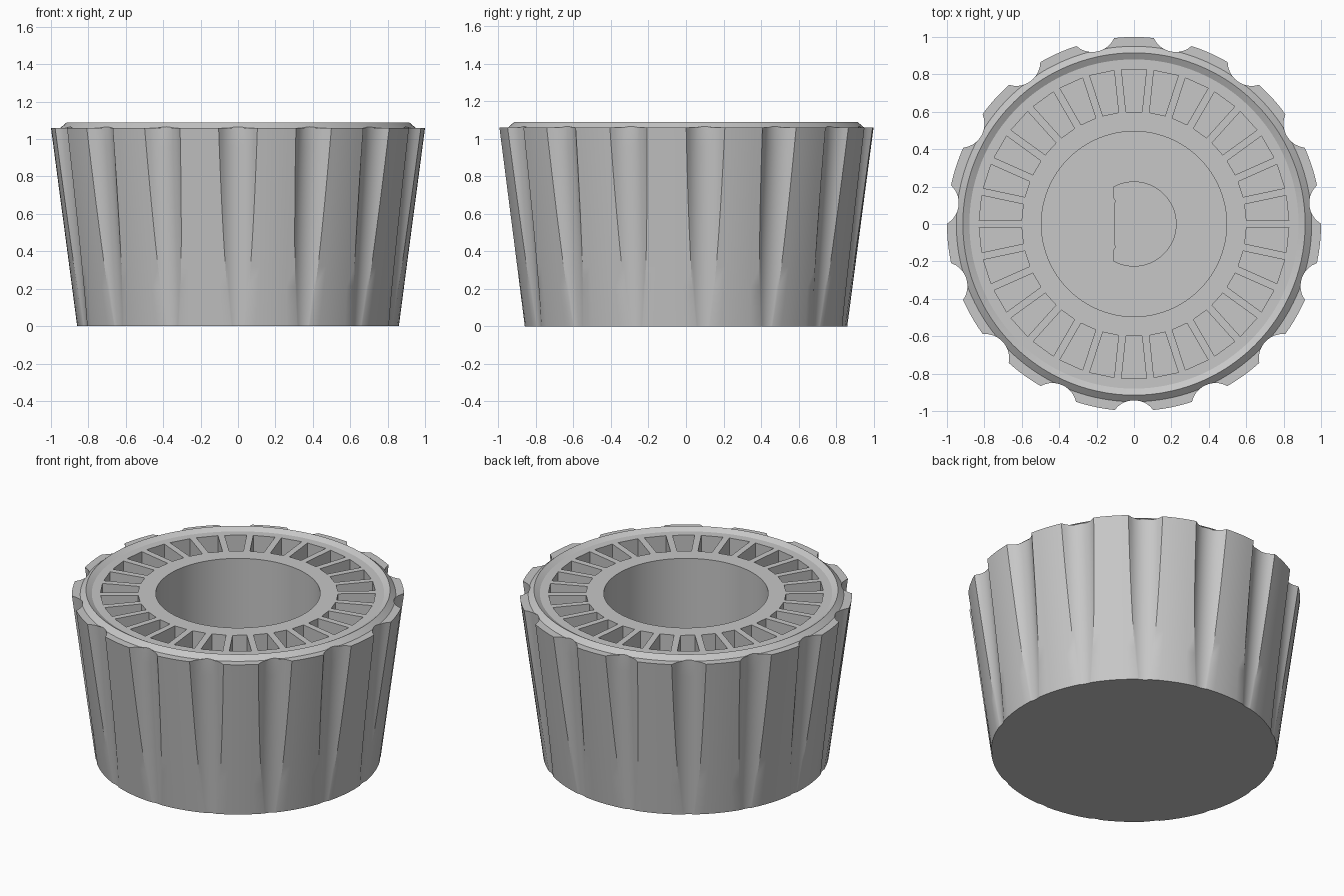
import bpy
import bmesh
from math import sin, cos, acos, sqrt, pi, radians, tan

if "Cube" in bpy.data.objects:
    bpy.data.objects.remove(bpy.data.objects["Cube"], do_unlink=True)

grey = bpy.data.materials.new("mid grey")
grey.use_nodes = True
GREY = (0.57, 0.57, 0.57, 1)
grey.diffuse_color = GREY
grey.node_tree.nodes["Principled BSDF"].inputs["Base Color"].default_value = GREY

FLUTES, SLOTS = 15, 30
SKIRT_TOP, FACE_Z, RIM_Z = 1.06, 1.07, 1.09
CHAMFER_R, RIM_R, FACE_R = 0.95, 0.915, 0.88
FLUTE_R = 0.13


def add_object(name, bm):
    bmesh.ops.recalc_face_normals(bm, faces=bm.faces)
    mesh = bpy.data.meshes.new(name)
    bm.to_mesh(mesh)
    bm.free()
    mesh.materials.append(grey)
    obj = bpy.data.objects.new(name, mesh)
    bpy.context.collection.objects.link(obj)
    return obj


def prism(bm, outline, low, high):
    """Closed upright prism over a 2D outline."""
    rings = [[bm.verts.new((x, y, z)) for x, y in outline] for z in (low, high)]
    bm.faces.new(rings[0])
    bm.faces.new(rings[1])
    bridge(bm, *rings)


def bridge(bm, a, b):
    for i in range(len(a)):
        j = (i + 1) % len(a)
        bm.faces.new((a[i], a[j], b[j], b[i]))


def fluted_ring(z):
    """Polar points of the tapered skirt at one height, with round flutes."""
    t = z / SKIRT_TOP
    cone = 0.86 + 0.14 * t
    depth = 0.006 + 0.051 * t
    c = cone - depth + FLUTE_R
    half = acos((cone**2 + c**2 - FLUTE_R**2) / (2 * cone * c))
    pitch = 2 * pi / FLUTES
    points = []
    for k in range(FLUTES):
        mid = -pi / 2 + k * pitch
        for i in range(13):
            a = half * (i / 6 - 1)
            points.append((mid + a, c * cos(a) - sqrt(FLUTE_R**2 - (c * sin(a))**2)))
        for i in range(1, 5):
            points.append((mid + half + (pitch - 2 * half) * i / 5, cone))
    return points


# Skirt, chamfered rim and face as one closed shell
bm = bmesh.new()


def ring(points):
    return [bm.verts.new((r * cos(a), r * sin(a), z)) for a, r, z in points]


rings = [ring([(a, r, z) for a, r in fluted_ring(z)])
         for z in (SKIRT_TOP * i / 10 for i in range(11))]
top = fluted_ring(SKIRT_TOP)
slope = (RIM_Z - SKIRT_TOP) / (CHAMFER_R - RIM_R)
chamfer = [(a, min(r, CHAMFER_R)) for a, r in top]
rings.append(ring([(a, r, SKIRT_TOP + (CHAMFER_R - r) * slope) for a, r in chamfer]))
rings.append(ring([(a, RIM_R, RIM_Z) for a, r in top]))
rings.append(ring([(a, FACE_R, FACE_Z) for a, r in top]))
for lower, upper in zip(rings, rings[1:]):
    bridge(bm, lower, upper)
bm.faces.new(rings[0])
bm.faces.new(rings[-1])
bmesh.ops.remove_doubles(bm, verts=bm.verts, dist=0.00001)
knob = add_object("knob_body", bm)

# Central bore and the ring of wedge pockets, split by parallel ribs
bm = bmesh.new()
prism(bm, [(0.495 * cos(2 * pi * i / 96), 0.495 * sin(2 * pi * i / 96))
           for i in range(96)], 0.55, 1.3)
for k in range(SLOTS):
    a = pi / 2 + k * 2 * pi / SLOTS
    wedge = []
    for r, side in ((0.6, -1), (0.825, -1), (0.825, 1), (0.6, 1)):
        w = side * (r * tan(pi / SLOTS) - 0.02)
        wedge.append((r * cos(a) - w * sin(a), r * sin(a) + w * cos(a)))
    prism(bm, wedge, 0.5, 1.3)
pockets = add_object("pocket_cutter", bm)

# D-shaped shaft hole with a small step on its flat side
bm = bmesh.new()
arc = radians(119)
outline = [(0.225 * cos(arc * (i / 24 - 1)), 0.225 * sin(arc * (i / 24 - 1)))
           for i in range(49)]
outline += [(-0.109, 0.14), (-0.098, 0.125), (-0.105, 0.09),
            (-0.105, -0.09), (-0.098, -0.125), (-0.109, -0.14)]
prism(bm, outline, 0.12, 1.4)
shaft = add_object("shaft_hole_cutter", bm)

bpy.ops.object.select_all(action="DESELECT")
bpy.context.view_layer.objects.active = knob
knob.select_set(True)
for cutter in (pockets, shaft):
    cutter.hide_render = True
    mod = knob.modifiers.new(cutter.name, "BOOLEAN")
    mod.operation = "DIFFERENCE"
    mod.solver = "EXACT"
    mod.object = cutter
    bpy.ops.object.modifier_apply(modifier=mod.name)
    bpy.data.objects.remove(cutter, do_unlink=True)

bpy.ops.object.shade_smooth_by_angle(angle=radians(28))
